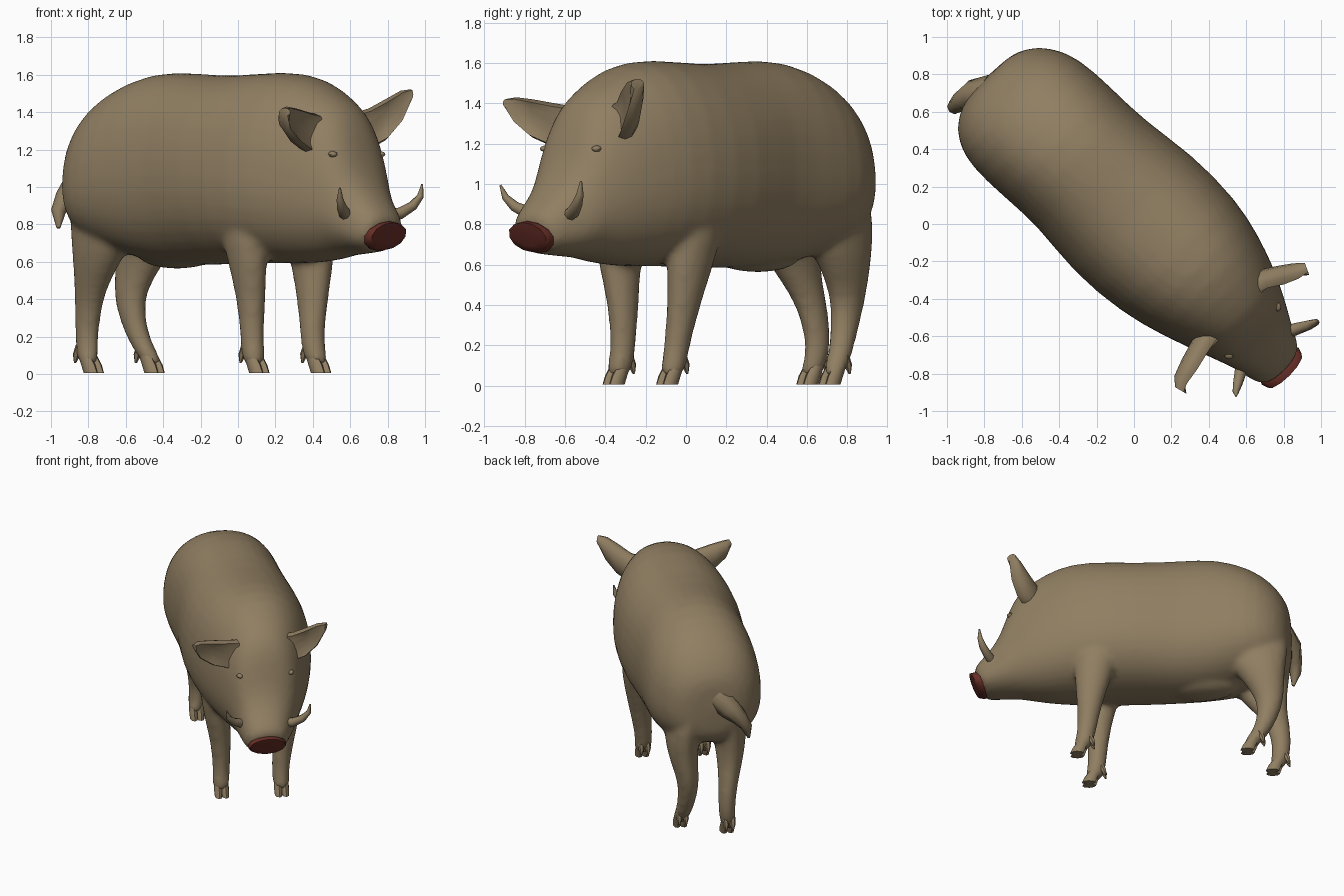
import bpy, bmesh, math
from mathutils import Vector

FWD = Vector((1, -1, 0)).normalized()    # animal's heading
LEFT = Vector((1, 1, 0)).normalized()    # animal's left
UP = Vector((0, 0, 1))


def material(name, colour):
    m = bpy.data.materials.new(name)
    m.diffuse_color = (*colour, 1)
    return m


HIDE = material("hide_brown", (0.28, 0.21, 0.122))
SNOUT = material("snout_red", (0.14, 0.028, 0.02))


def ring(center, a, b, n=12):
    """Ellipse around center spanned by half-axes a and b."""
    c = Vector(center)
    return [c + a * math.cos(2 * math.pi * i / n) + b * math.sin(2 * math.pi * i / n)
            for i in range(n)]


def loft(name, rings, mat=HIDE, angle=50):
    """Closed skin over a list of equally sized rings."""
    bm = bmesh.new()
    loops = [[bm.verts.new(p) for p in r] for r in rings]
    n = len(loops[0])
    for r0, r1 in zip(loops, loops[1:]):
        for i in range(n):
            j = (i + 1) % n
            bm.faces.new((r0[i], r0[j], r1[j], r1[i]))
    bm.faces.new(loops[0])
    bm.faces.new(loops[-1])
    bmesh.ops.recalc_face_normals(bm, faces=bm.faces)
    me = bpy.data.meshes.new(name)
    bm.to_mesh(me)
    bm.free()
    me.materials.append(mat)
    ob = bpy.data.objects.new(name, me)
    bpy.context.collection.objects.link(ob)
    bpy.ops.object.select_all(action='DESELECT')
    ob.select_set(True)
    bpy.context.view_layer.objects.active = ob
    bpy.ops.object.shade_smooth_by_angle(angle=math.radians(angle))
    return ob


def tube(name, path, radii, n=8, side=None):
    """Round tapering tube following a path."""
    pts = [Vector(p) for p in path]
    rings = []
    for i, p in enumerate(pts):
        t = (pts[min(i + 1, len(pts) - 1)] - pts[max(i - 1, 0)]).normalized()
        a = (side or FWD.cross(t)).normalized()
        a = (a - t * a.dot(t)).normalized()
        rings.append(ring(p, a * radii[i], t.cross(a) * radii[i], n))
    return loft(name, rings)


def superpow(v, e):
    return math.copysign(abs(v) ** e, v)


# Torso and head: distance forward, side offset, half width, top, bottom, widest height
SECTIONS = [
    (-1.115, 0.00, 0.15, 1.20, 0.82, 1.00),
    (-1.07, 0.00, 0.27, 1.31, 0.75, 1.00),
    (-0.98, 0.00, 0.36, 1.43, 0.70, 1.00),
    (-0.84, 0.01, 0.415, 1.535, 0.65, 1.02),
    (-0.60, 0.02, 0.415, 1.625, 0.59, 1.05),
    (-0.35, 0.03, 0.405, 1.615, 0.57, 1.05),
    (-0.05, 0.035, 0.455, 1.595, 0.585, 1.05),
    (0.30, 0.05, 0.435, 1.63, 0.585, 1.05),
    (0.52, 0.055, 0.375, 1.60, 0.585, 1.03),
    (0.70, 0.055, 0.31, 1.50, 0.605, 1.00),
    (0.80, 0.05, 0.265, 1.43, 0.63, 0.95),
    (0.87, 0.045, 0.235, 1.30, 0.635, 0.88),
    (0.92, 0.04, 0.21, 1.13, 0.64, 0.83),
    (0.97, 0.03, 0.19, 1.00, 0.645, 0.79),
    (1.04, 0.02, 0.16, 0.90, 0.65, 0.76),
    (1.105, 0.015, 0.137, 0.825, 0.655, 0.735),
]


def skin_point(section, ang, e=0.88):
    s, c, hw, top, bot, mid = section
    si = superpow(math.sin(ang), e)
    z = mid + si * ((top - mid) if si > 0 else (mid - bot))
    lean = 0.5 * max(0, s - 0.95) / 0.155     # snout end tips forward at the top
    return (FWD * (s + lean * (z - 0.74)) + UP * z
            + LEFT * (c + hw * superpow(math.cos(ang), e)))


SEG = 20
body = loft("body", [[skin_point(sec, 2 * math.pi * i / SEG) for i in range(SEG)]
                     for sec in SECTIONS])
merged = [body]

# Snout pad, facing slightly down
pad = []
for s, w, h in ((1.06, 0.125, 0.07), (1.09, 0.139, 0.08), (1.125, 0.128, 0.073), (1.13, 0.08, 0.045)):
    pad.append(ring(FWD * s + LEFT * 0.015 + UP * 0.737, LEFT * w, UP * h + FWD * h * 0.5, 12))
loft("snout_pad", pad, SNOUT)

# Legs: x, y, z, half length, half width
LEGS = {
    "front_right_leg": [(0.02, -0.31, 1.00, 0.14, 0.09), (0.03, -0.325, 0.80, 0.16, 0.115),
                        (0.05, -0.33, 0.60, 0.122, 0.095), (0.07, -0.31, 0.40, 0.085, 0.075),
                        (0.075, -0.31, 0.20, 0.066, 0.062), (0.08, -0.325, 0.10, 0.07, 0.064),
                        (0.09, -0.34, 0.04, 0.055, 0.055)],
    "front_left_leg": [(0.37, 0.06, 1.00, 0.14, 0.09), (0.385, 0.055, 0.80, 0.17, 0.12),
                       (0.395, 0.02, 0.60, 0.135, 0.105), (0.40, -0.01, 0.40, 0.092, 0.08),
                       (0.395, -0.045, 0.20, 0.067, 0.064), (0.41, -0.06, 0.10, 0.07, 0.064),
                       (0.43, -0.075, 0.04, 0.055, 0.055)],
    "hind_right_leg": [(-0.68, 0.48, 1.05, 0.30, 0.12), (-0.70, 0.485, 0.82, 0.265, 0.135),
                       (-0.745, 0.525, 0.64, 0.175, 0.11), (-0.78, 0.58, 0.50, 0.115, 0.085),
                       (-0.80, 0.63, 0.38, 0.085, 0.07), (-0.81, 0.66, 0.20, 0.067, 0.06),
                       (-0.805, 0.635, 0.10, 0.066, 0.058), (-0.80, 0.61, 0.04, 0.052, 0.05)],
    "hind_left_leg": [(-0.49, 0.68, 1.05, 0.30, 0.12), (-0.48, 0.735, 0.82, 0.255, 0.135),
                      (-0.51, 0.78, 0.64, 0.175, 0.115), (-0.56, 0.80, 0.50, 0.12, 0.09),
                      (-0.585, 0.80, 0.38, 0.087, 0.075), (-0.54, 0.775, 0.20, 0.067, 0.063),
                      (-0.48, 0.745, 0.10, 0.066, 0.058), (-0.45, 0.73, 0.04, 0.052, 0.05)],
}
TOE = [(0.0, 0.10, 0.04, 0.026), (0.03, 0.05, 0.046, 0.03), (0.048, 0.006, 0.048, 0.027)]
for name, rows in LEGS.items():
    merged.append(loft(name, [ring((x, y, z), FWD * a, LEFT * b) for x, y, z, a, b in rows]))
    ankle = Vector((*rows[-2][:2], 0))
    for side, label in ((1, "left"), (-1, "right")):
        # Cloven toe reaching forward, and a small dewclaw behind
        off = ankle + LEFT * side * 0.024
        loft(f"{name}_{label}_toe",
             [ring(off + FWD * d + UP * z, FWD * a, LEFT * b, 8) for d, z, a, b in TOE])
        claw = off - FWD * 0.035
        tube(f"{name}_{label}_dewclaw",
             [claw + UP * 0.15, claw - FWD * 0.025 + UP * 0.1, claw - FWD * 0.035 + UP * 0.06],
             [0.022, 0.02, 0.006], 6, LEFT)

# Low swelling under the rear belly
ARC = (-1.4, -0.8, 0, 0.8, 1.4)
merged.append(loft("belly_swelling", [ring(FWD * (-0.48 + 0.26 * math.sin(a)) + LEFT * 0.02 + UP * 0.63,
                                           LEFT * 0.17 * math.cos(a), UP * 0.08 * math.cos(a), 10)
                                      for a in ARC]))

# Fuse torso, legs and belly into one continuous hide
bpy.ops.object.select_all(action='DESELECT')
for ob in merged:
    ob.select_set(True)
bpy.context.view_layer.objects.active = body
bpy.ops.object.join()
body.modifiers.clear()
sub = body.modifiers.new("Subdivision", 'SUBSURF')
sub.levels = sub.render_levels = 1
rem = body.modifiers.new("Fuse", 'REMESH')
rem.mode, rem.voxel_size, rem.use_smooth_shade = 'VOXEL', 0.02, True
smooth = body.modifiers.new("Soften", 'SMOOTH')
smooth.factor, smooth.iterations = 0.5, 6

# Ears: centre line, half height, half thickness, with a hollow toward the front
EARS = {
    "right_ear": [(0.46, -0.53, 1.28, 0.10, 0.07), (0.375, -0.65, 1.29, 0.11, 0.07),
                  (0.31, -0.76, 1.325, 0.095, 0.065), (0.26, -0.84, 1.365, 0.065, 0.052),
                  (0.25, -0.89, 1.40, 0.022, 0.035)],
    "left_ear": [(0.60, -0.36, 1.29, 0.10, 0.07), (0.70, -0.31, 1.31, 0.11, 0.07),
                 (0.79, -0.29, 1.36, 0.11, 0.07), (0.87, -0.265, 1.43, 0.085, 0.058),
                 (0.925, -0.24, 1.495, 0.027, 0.035)],
}
for name, rows in EARS.items():
    run = (Vector(rows[-1][:3]) - Vector(rows[0][:3])).normalized()
    thick = run.cross(UP).normalized()
    if thick.dot(FWD) < 0:
        thick = -thick
    rings = []
    for k, (x, y, z, h, w) in enumerate(rows):
        r = []
        for i in range(12):
            a = 2 * math.pi * i / 12
            f = math.cos(a)
            if f > 0.6 and 0 < k < 4:      # cupped inner face
                f = 0.25
            r.append(Vector((x, y, z)) + thick * w * f + UP * h * math.sin(a))
        rings.append(r)
    loft(name, rings)

# Tusks curling outward and up
TUSK_R = [0.035, 0.033, 0.027, 0.018, 0.005]
tube("left_tusk", [(0.79, -0.59, 0.84), (0.87, -0.56, 0.86), (0.935, -0.54, 0.90),
                   (0.975, -0.525, 0.95), (0.985, -0.52, 1.015)], TUSK_R, 8, FWD)
tube("right_tusk", [(0.59, -0.71, 0.84), (0.57, -0.79, 0.86), (0.555, -0.85, 0.89),
                    (0.545, -0.895, 0.935), (0.545, -0.92, 0.995)], TUSK_R, 8, FWD)

# Drooping tail
tube("tail", [(-0.76, 0.70, 1.08), (-0.865, 0.69, 1.01), (-0.925, 0.655, 0.94),
              (-0.96, 0.625, 0.87), (-0.96, 0.60, 0.78)],
     [0.10, 0.08, 0.055, 0.04, 0.01], 8, LEFT)

# Eyelids set into the slope of the face
for label, ang in (("left", 42), ("right", 138)):
    p = skin_point(SECTIONS[11], math.radians(ang)) - FWD * 0.02
    loft(f"{label}_eyelid", [ring(p + FWD * 0.028 * math.sin(a), LEFT * 0.025 * math.cos(a),
                                  UP * 0.018 * math.cos(a), 8) for a in ARC])
